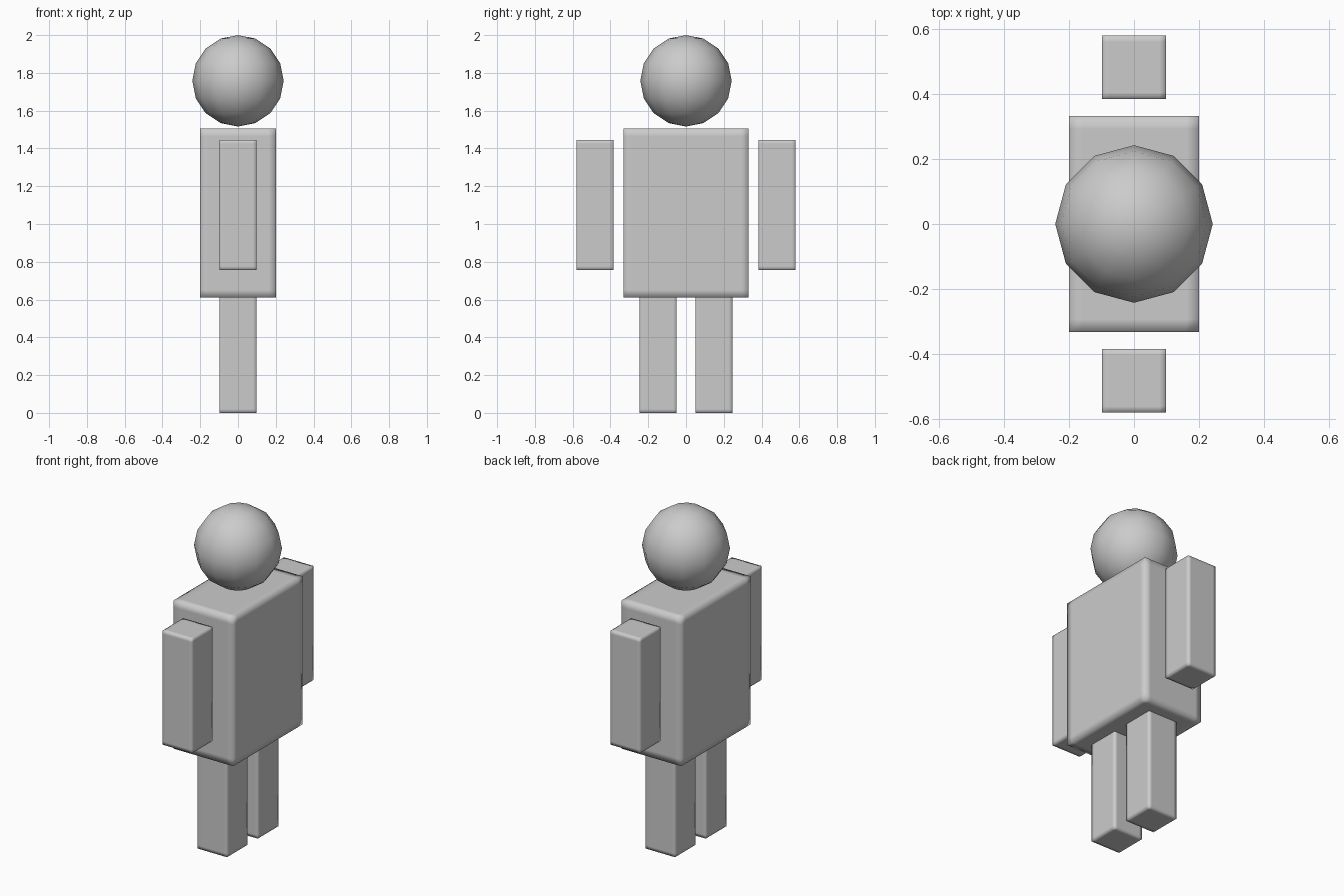
import bpy, bmesh
from mathutils import Vector, Matrix

if "Cube" in bpy.data.objects:
    bpy.data.objects.remove(bpy.data.objects["Cube"])


def finish(bm, name):
    for f in bm.faces:
        f.smooth = True
    mesh = bpy.data.meshes.new(name)
    bm.to_mesh(mesh)
    bm.free()
    obj = bpy.data.objects.new(name, mesh)
    bpy.context.collection.objects.link(obj)
    return obj


def soft_box(name, center, size, inset):
    """Sharp-cornered box with support loops, so smooth shading softens its edges."""
    bm = bmesh.new()
    bmesh.ops.create_cube(bm, size=1)
    bmesh.ops.scale(bm, vec=size, verts=bm.verts)
    for axis in range(3):
        for side in (-1, 1):
            normal = Vector((0, 0, 0))
            normal[axis] = side
            bmesh.ops.bisect_plane(
                bm, geom=bm.verts[:] + bm.edges[:] + bm.faces[:],
                plane_co=normal * (size[axis] / 2 - inset), plane_no=normal)
    bmesh.ops.translate(bm, vec=center, verts=bm.verts)
    return finish(bm, name)


# Head: low-poly sphere with smooth shading
bm = bmesh.new()
bmesh.ops.create_uvsphere(bm, u_segments=12, v_segments=8, radius=0.242,
                          matrix=Matrix.Translation((0, 0, 1.758)))
finish(bm, "head")

# Torso
soft_box("torso", (0, 0, 1.058), (0.4, 0.664, 0.895), 0.04)

# Arms and legs share one shape; leg tops run up into the torso
limb = (0.196, 0.196, 0.69)
for label, s in (("right", -1), ("left", 1)):
    soft_box(label + "_arm", (0, s * 0.482, 1.101), limb, 0.02)
    soft_box(label + "_leg", (0, s * 0.147, 0.345), limb, 0.02)
